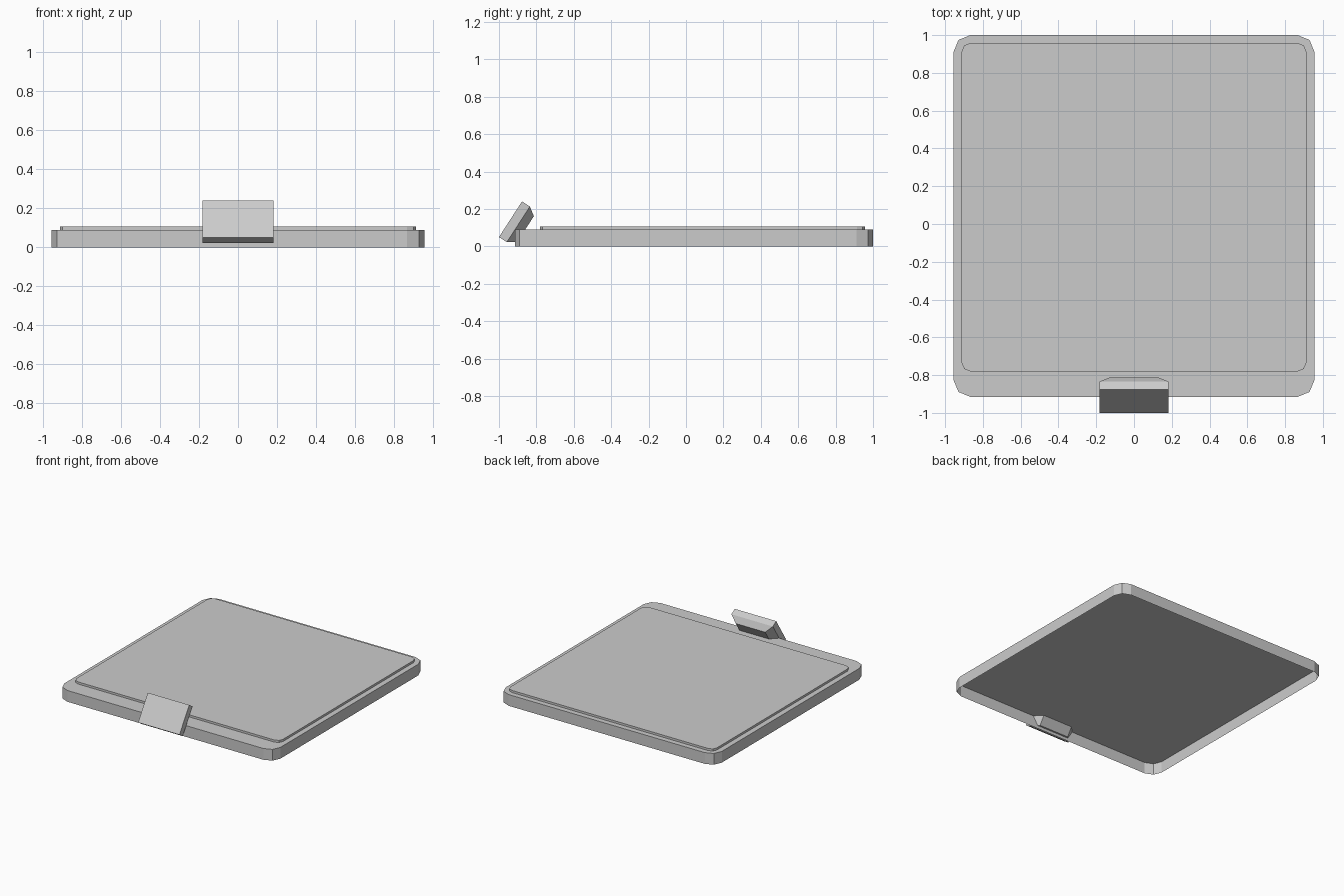
import bpy, bmesh, math
from mathutils import Vector

if "Cube" in bpy.data.objects:
    bpy.data.objects.remove(bpy.data.objects["Cube"])


def outline(hx, y0, y1, r, z, seg=2):
    """Counter-clockwise rounded rectangle."""
    pts = []
    for i, (cx, cy) in enumerate([(hx - r, y1 - r), (-hx + r, y1 - r),
                                  (-hx + r, y0 + r), (hx - r, y0 + r)]):
        for k in range(seg + 1):
            a = math.pi / 2 * (i + k / seg)
            pts.append(Vector((cx + r * math.cos(a), cy + r * math.sin(a), z)))
    return pts


def loft(name, loops, cap_start=True):
    """Skin successive loops; the last loop is always capped."""
    bm = bmesh.new()
    rings = [[bm.verts.new(p) for p in loop] for loop in loops]
    n = len(rings[0])
    for a, b in zip(rings, rings[1:]):
        for i in range(n):
            j = (i + 1) % n
            bm.faces.new((a[i], a[j], b[j], b[i]))
    bm.faces.new(rings[-1])
    if cap_start:
        bm.faces.new(rings[0][::-1])
    mesh = bpy.data.meshes.new(name)
    bm.to_mesh(mesh)
    bm.free()
    obj = bpy.data.objects.new(name, mesh)
    bpy.context.collection.objects.link(obj)
    return obj


# Thin tray body, open underneath
loft("base_shell", [outline(0.955, -0.915, 1.0, 0.088, z) for z in (0, 0.09)],
     cap_start=False)

# Raised panel on top
loft("raised_panel", [outline(0.912, -0.78, 0.958, 0.045, z) for z in (0.09, 0.107)],
     cap_start=False)

# Tilted front tab: block with a tapered back
corner = Vector((0, -1.0, 0.05))
along = Vector((0, 0.543, 0.84))
depth = Vector((0, 0.84, -0.543))
length = 0.227


def tab_loop(d, inset, hx):
    lo = corner + depth * d + along * inset
    hi = corner + depth * d + along * (length - inset)
    x = Vector((hx, 0, 0))
    return [lo - x, hi - x, hi + x, lo + x][::-1]


loft("front_tab", [tab_loop(0, 0, 0.183), tab_loop(0.05, 0, 0.183),
                   tab_loop(0.096, 0.032, 0.13)])

# Consistent outward normals on the closed tab
tab = bpy.data.objects["front_tab"]
bm = bmesh.new()
bm.from_mesh(tab.data)
bmesh.ops.recalc_face_normals(bm, faces=bm.faces)
bm.to_mesh(tab.data)
bm.free()
